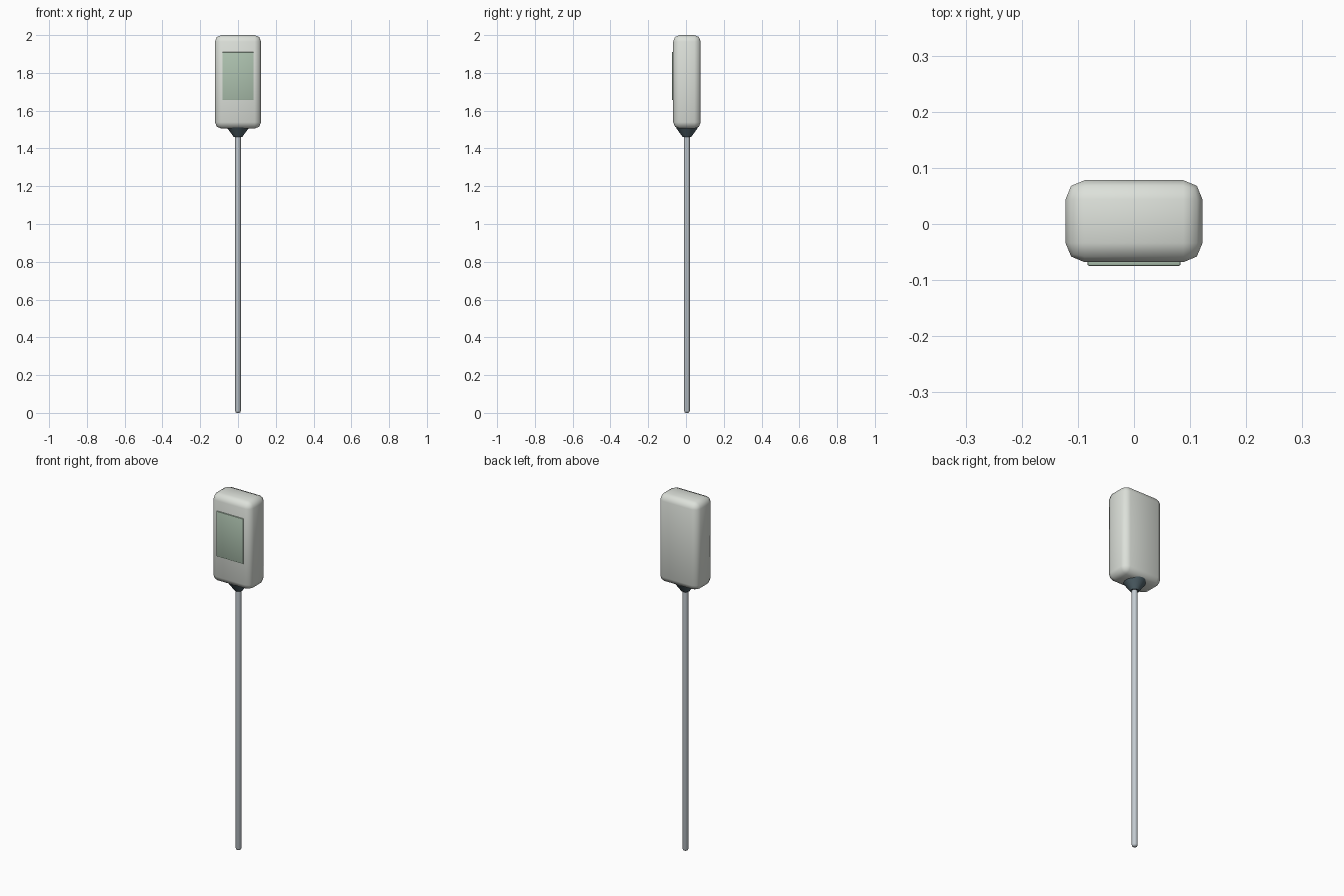
import bpy, bmesh, math

if "Cube" in bpy.data.objects:
    bpy.data.objects.remove(bpy.data.objects["Cube"])

YC = 0.005  # depth centre of body, collar and probe


def finish(ob, colour):
    mat = bpy.data.materials.new(ob.name + "_colour")
    mat.diffuse_color = (*colour, 1)
    mat.use_nodes = True
    mat.node_tree.nodes["Principled BSDF"].inputs["Base Color"].default_value = mat.diffuse_color
    ob.data.materials.append(mat)


def smooth(ob, angle):
    bpy.ops.object.select_all(action='DESELECT')
    ob.select_set(True)
    bpy.context.view_layer.objects.active = ob
    bpy.ops.object.shade_smooth_by_angle(angle=math.radians(angle))


def box(name, lo, hi, bevel, segments, colour, angle):
    bm = bmesh.new()
    bmesh.ops.create_cube(bm, size=1)
    for v in bm.verts:
        v.co = [(a + b) / 2 + c * (b - a) for a, b, c in zip(lo, hi, v.co)]
    bmesh.ops.bevel(bm, geom=bm.edges[:], offset=bevel, segments=segments,
                    profile=0.5, affect='EDGES')
    me = bpy.data.meshes.new(name)
    bm.to_mesh(me)
    bm.free()
    ob = bpy.data.objects.new(name, me)
    bpy.context.collection.objects.link(ob)
    finish(ob, colour)
    smooth(ob, angle)


def lathe(name, profile, sides, colour, angle):
    # closed turned solid from (radius, z) points, bottom to top
    bm = bmesh.new()
    rings = [[bm.verts.new((r * math.cos(2 * math.pi * i / sides),
                            YC + r * math.sin(2 * math.pi * i / sides), z))
              for i in range(sides)] for r, z in profile]
    for a, b in zip(rings, rings[1:]):
        for i in range(sides):
            j = (i + 1) % sides
            bm.faces.new((a[i], a[j], b[j], b[i]))
    bm.faces.new(rings[0][::-1])
    bm.faces.new(rings[-1])
    me = bpy.data.meshes.new(name)
    bm.to_mesh(me)
    bm.free()
    ob = bpy.data.objects.new(name, me)
    bpy.context.collection.objects.link(ob)
    finish(ob, colour)
    smooth(ob, angle)


# Rounded housing
box("housing", (-0.122, -0.068, 1.505), (0.122, 0.078, 2.0),
    0.034, 2, (0.72, 0.75, 0.70), 50)
# Display panel on the front
box("display", (-0.083, -0.0745, 1.656), (0.083, -0.06, 1.91),
    0.003, 2, (0.42, 0.54, 0.43), 30)
# Tapered collar under the housing
lathe("collar", [(0.022, 1.46), (0.060, 1.512)], 24, (0.08, 0.12, 0.14), 35)
# Thin probe with a rounded tip
lathe("probe", [(0.006, 0), (0.012, 0.003), (0.015, 0.011), (0.015, 1.49)],
      16, (0.55, 0.60, 0.64), 50)
